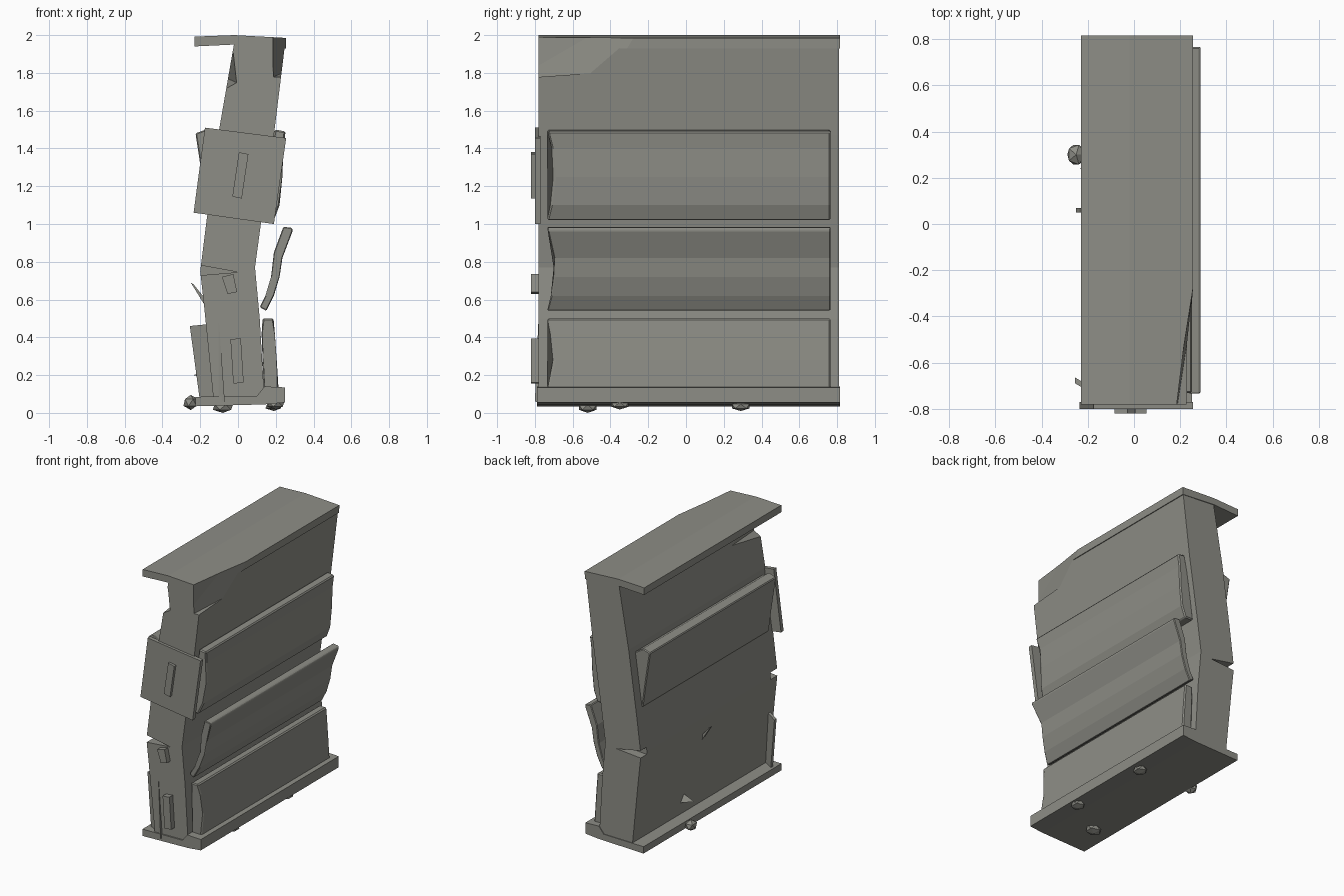
import bpy, bmesh
from math import sin, pi

grey = bpy.data.materials.new("weathered_grey")
grey.diffuse_color = (0.27, 0.27, 0.24, 1)


def finish(name, bm):
    bmesh.ops.recalc_face_normals(bm, faces=bm.faces)
    me = bpy.data.meshes.new(name)
    bm.to_mesh(me)
    bm.free()
    me.materials.append(grey)
    ob = bpy.data.objects.new(name, me)
    bpy.context.collection.objects.link(ob)
    return ob


def prism(name, profile, front, back, bevel=0):
    """Extrude an (x, z) outline along y; the ends may be functions of (x, z)."""
    f = front if callable(front) else lambda x, z: front
    b = back if callable(back) else lambda x, z: back
    bm = bmesh.new()
    va = [bm.verts.new((x, f(x, z), z)) for x, z in profile]
    vb = [bm.verts.new((x, b(x, z), z)) for x, z in profile]
    bm.faces.new(va)
    bm.faces.new(vb[::-1])
    n = len(profile)
    for i in range(n):
        j = (i + 1) % n
        bm.faces.new((va[i], vb[i], vb[j], va[j]))
    ob = finish(name, bm)
    if bevel:
        m = ob.modifiers.new("bevel", "BEVEL")
        m.width, m.segments, m.limit_method = bevel, 1, "ANGLE"
    return ob


def hull(name, pts):
    bm = bmesh.new()
    for p in pts:
        bm.verts.new(p)
    bmesh.ops.convex_hull(bm, input=bm.verts)
    return finish(name, bm)


def cut(targets, cutter):
    cutter.hide_render = True
    for t in targets:
        m = t.modifiers.new("dent", "BOOLEAN")
        m.operation, m.object, m.solver = "DIFFERENCE", cutter, "EXACT"
        bpy.context.view_layer.objects.active = t
        bpy.ops.object.modifier_apply(modifier=m.name)
    bpy.data.objects.remove(cutter)


# bent cabinet body
body = prism("cabinet_body", [
    (-0.13, 0.07), (0.14, 0.07), (0.115, 0.5), (0.09, 0.77), (0.125, 1.03),
    (0.19, 1.47), (0.25, 1.96), (-0.02, 1.96), (-0.10, 1.5), (-0.165, 1.03),
    (-0.20, 0.75), (-0.18, 0.57)], -0.78, 0.81)

# top slab overhanging on the left
top = prism("top_slab", [
    (-0.23, 1.94), (-0.02, 1.95), (0.253, 1.93), (0.255, 1.985),
    (-0.02, 2.0), (-0.23, 1.992)], -0.78, 0.815)

# crushed corners near the top
cut([body, top], hull("right_dent", [
    (0.17, -0.9, 1.77), (0.35, -0.9, 1.77), (0.17, -0.9, 2.1), (0.35, -0.9, 2.1),
    (0.30, -0.05, 1.83), (0.24, -0.33, 2.1), (0.35, -0.33, 2.1)]))
cut([body], hull("left_dent", [
    (-0.01, -0.9, 1.92), (0.01, -0.9, 1.74), (-0.08, -0.9, 1.69),
    (-0.2, -0.9, 1.93), (-0.2, -0.9, 1.69), (-0.12, 0.0, 1.8)]))
# split seam at both ends
for y0, y1 in ((-0.9, -0.70), (0.74, 0.9)):
    cut([body], prism("seam_cut", [(-0.3, 0.80), (0.0, 0.745), (-0.3, 0.72)], y0, y1))

# base with raised lip on the right
prism("base", [(-0.225, 0.035), (0.14, 0.045), (0.25, 0.055), (0.25, 0.135),
               (0.14, 0.14), (0.1, 0.09), (-0.225, 0.085)], -0.79, 0.815)


# right side panels with a hollowed front end
def hollow(z0, z1):
    return lambda x, z: -0.735 + 0.04 * sin(pi * min(1, max(0, (z - z0) / (z1 - z0))))


prism("upper_side_panel", [
    (0.12, 1.02), (0.19, 1.02), (0.22, 1.1), (0.235, 1.25), (0.24, 1.4), (0.252, 1.49),
    (0.195, 1.5), (0.17, 1.38), (0.15, 1.25), (0.13, 1.1)],
    hollow(1.02, 1.5), 0.765, 0.008)
prism("loose_side_panel", [
    (0.15, 0.54), (0.19, 0.62), (0.22, 0.72), (0.235, 0.82), (0.29, 0.965), (0.285, 0.98),
    (0.24, 0.985), (0.19, 0.85), (0.175, 0.72), (0.145, 0.62), (0.115, 0.56)],
    hollow(0.54, 0.98), 0.765, 0.005)
prism("lower_side_panel", [
    (0.13, 0.5), (0.188, 0.5), (0.195, 0.42), (0.205, 0.28), (0.215, 0.12),
    (0.135, 0.12), (0.13, 0.28), (0.125, 0.42)],
    hollow(0.12, 0.5), 0.765, 0.008)

# left side panel sinking into the body
prism("left_side_panel", [(-0.225, 1.48), (-0.17, 1.5), (-0.09, 1.45),
                          (-0.13, 1.05), (-0.165, 1.07), (-0.19, 1.25)],
      -0.73, 0.74, 0.006)

# drawer fronts: twisted middle one and the lower one swung inwards
prism("middle_drawer_front", [(-0.175, 1.51), (0.255, 1.455), (0.19, 1.0), (-0.235, 1.06)],
      lambda x, z: -0.80, -0.77)
prism("lower_drawer_front", [(-0.255, 0.46), (-0.10, 0.475), (-0.07, 0.06), (-0.2, 0.05)],
      lambda x, z: -0.80 - 0.6 * (x + 0.07), lambda x, z: -0.775 - 0.6 * (x + 0.07))

# drawer handles
for name, quad, y in (
        ("middle_handle", [(0.005, 1.38), (0.055, 1.37), (0.02, 1.135), (-0.03, 1.145)], -0.80),
        ("seam_handle", [(-0.085, 0.72), (-0.025, 0.735), (-0.005, 0.64), (-0.055, 0.63)], -0.78),
        ("lower_handle", [(-0.04, 0.39), (0.015, 0.395), (0.03, 0.16), (-0.025, 0.155)], -0.78)):
    prism(name, quad, -0.82, y + 0.01)

# torn slivers on the left side
prism("upper_sliver", [(-0.25, 0.69), (-0.235, 0.68), (-0.17, 0.6), (-0.17, 0.56)], 0.05, 0.07)
hull("lower_sliver", [(-0.235, 0.24, 0.2), (-0.12, 0.2, 0.19), (-0.12, 0.27, 0.17),
                      (-0.12, 0.23, 0.24)])

# rubble lumps under the base
for i, (loc, size) in enumerate((
        ((0.2, -0.35, 0.045), (0.05, 0.055, 0.027)),
        ((-0.08, -0.52, 0.03), (0.06, 0.055, 0.03)),
        ((-0.25, 0.3, 0.055), (0.043, 0.05, 0.04)),
        ((0.19, 0.29, 0.035), (0.05, 0.055, 0.025)))):
    bm = bmesh.new()
    bmesh.ops.create_icosphere(bm, subdivisions=1, radius=1)
    for v in bm.verts:
        v.co = [c * s + p for c, s, p in zip(v.co, size, loc)]
    finish(f"rubble_{i + 1}", bm)
